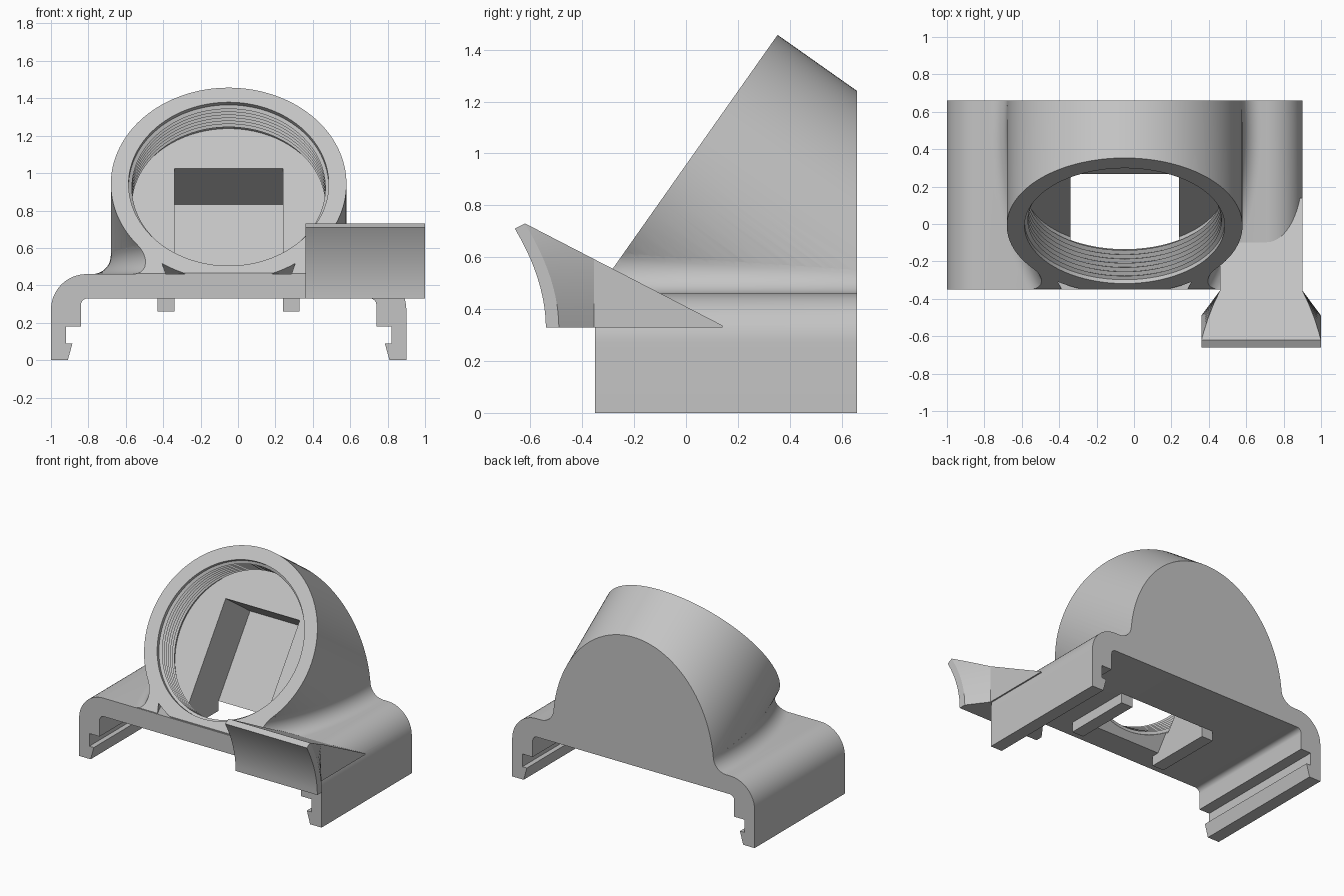
import bpy, bmesh
from math import sin, cos, pi, radians
from mathutils import Matrix, Vector

cube = bpy.data.objects.get("Cube")
if cube:
    bpy.data.objects.remove(cube, do_unlink=True)

grey = bpy.data.materials.new("light grey plastic")
grey.use_nodes = True
grey.diffuse_color = (0.55, 0.55, 0.55, 1)
grey.node_tree.nodes["Principled BSDF"].inputs["Base Color"].default_value = (0.55, 0.55, 0.55, 1)

# Main dimensions
MID, FRONT, BACK = -0.05, -0.35, 0.66
DECK, UNDER = 0.46, 0.33
R, BORE, FILLET = 0.63, 0.535, 0.1
TILT = radians(35.2)
c, s = cos(TILT), sin(TILT)
CENTRE = Vector((MID, -0.01, 0.942))
AXIS = Vector((0, c, -s))
# Tilted frame: local x across, y up the ring face, z out of the ring
FRAME = Matrix(((1, 0, 0, MID), (0, s, -c, CENTRE.y), (0, c, s, CENTRE.z), (0, 0, 0, 1)))


def loft(name, rings, matrix=Matrix(), cuts=()):
    """Closed solid through equal-sized rings; each cut is (point, outward normal)."""
    bm = bmesh.new()
    rows = [[bm.verts.new(matrix @ Vector(p)) for p in ring] for ring in rings]
    n = len(rows[0])
    for a, b in zip(rows, rows[1:]):
        for i in range(n):
            j = (i + 1) % n
            bm.faces.new((a[i], a[j], b[j], b[i]))
    bm.faces.new(rows[0][::-1])
    bm.faces.new(rows[-1])
    for point, normal in cuts:
        bmesh.ops.bisect_plane(bm, geom=bm.verts[:] + bm.edges[:] + bm.faces[:], dist=1e-5,
                               plane_co=point, plane_no=normal, clear_outer=True)
        bmesh.ops.holes_fill(bm, edges=bm.edges[:], sides=0)
    bmesh.ops.recalc_face_normals(bm, faces=bm.faces[:])
    mesh = bpy.data.meshes.new(name)
    bm.to_mesh(mesh)
    bm.free()
    mesh.materials.append(grey)
    ob = bpy.data.objects.new(name, mesh)
    bpy.context.collection.objects.link(ob)
    return ob


def box(name, x, y, z, matrix=Matrix()):
    ring = lambda h: [(x[0], y[0], h), (x[1], y[0], h), (x[1], y[1], h), (x[0], y[1], h)]
    return loft(name, [ring(z[0]), ring(z[1])], matrix)


def circle(r, z, n=128):
    return [(r * cos(2 * pi * i / n), r * sin(2 * pi * i / n), z) for i in range(n)]


def combine(target, tool, operation):
    mod = target.modifiers.new("combine", "BOOLEAN")
    mod.operation, mod.solver, mod.object = operation, "EXACT", tool
    bpy.context.view_layer.objects.active = target
    bpy.ops.object.modifier_apply(modifier=mod.name)
    bpy.data.objects.remove(tool, do_unlink=True)


# Clip-on base: half profile mirrored, extruded front to back
half = [(0.79 - 0.035 * (1 - cos(a)), 0.295 + 0.035 * sin(a))
        for a in [pi / 2 * (1 - i / 6) for i in range(7)]]
half += [(0.79, 0.18), (0.87, 0.18), (0.87, 0.09), (0.835, 0.09), (0.86, 0), (0.95, 0)]
half += [(0.76 + 0.19 * cos(a), 0.27 + 0.19 * sin(a)) for a in [pi / 2 * i / 16 for i in range(17)]]
profile = half + [(-u, z) for u, z in reversed(half)]
body = loft("clip_on_housing", [[(MID + u, y, z) for u, z in profile] for y in (FRONT, BACK)])

# Tilted socket barrel
barrel = loft("barrel", [circle(R, 0), circle(R, -1.8)], FRAME,
              [((0, BACK, 0), (0, 1, 0)), ((0, 0, 0.4), (0, 0, -1)), ((0, FRONT + 0.005, 0), (0, -1, 0))])
combine(body, barrel, "UNION")


def fillet_section(y, side):
    """Concave arc touching both the deck and the barrel's slice at this y."""
    zc, b = CENTRE.z - (y - CENTRE.y) * s / c, R / c

    def contact(t):
        normal = Vector((cos(t) / R, sin(t) / b)).normalized()
        p = Vector((R * cos(t), zc + b * sin(t)))
        return p, p + normal * FILLET
    lo, hi = -pi / 2, 0.6
    for _ in range(40):
        t = (lo + hi) / 2
        lo, hi = (t, hi) if contact(t)[1].y < DECK + FILLET else (lo, t)
    p, o = contact(lo)
    end = (p - o).angle_signed(Vector((0, -1)))
    pts = []
    for i in range(11):
        a = -abs(end) * i / 10
        pts.append((o.x + FILLET * sin(a), o.y - FILLET * cos(a)))
    pts += [(p.x - 0.1, p.y), (p.x - 0.1, 0.42), (o.x, 0.42)]
    return [(MID + side * x, y, z) for x, z in pts]


# Blends between barrel and deck
for side in (-1, 1):
    rows = [fillet_section(FRONT + 0.003 + (BACK - FRONT - 0.003) * i / 30, side) for i in range(31)]
    combine(body, loft("fillet", rows, cuts=[(CENTRE, -AXIS)]), "UNION")

# Flared thumb lever: curved front, neck tapering into the base, sloped top
lever_rows = []
for i in range(13):
    k = i / 12
    z = UNDER + 0.45 * k
    f = -0.54 - 0.165 * k ** 1.9
    lever_rows.append([(0.36, f, z), (1, f, z), (1, f + 0.05, z), (0.9, FRONT - 0.005, z), (0.9, 0.14, z),
                       (0.46, 0.14, z), (0.46, FRONT - 0.005, z), (0.36, f + 0.05, z)])
lever = loft("lever", lever_rows, cuts=[((0, -0.62, 0.73), (0, 0.46, 0.89)),
                                        ((0, -0.62, 0.73), (0, -0.45, 0.89))])
combine(body, lever, "UNION")

# Threaded bore
bore_rows = [circle(BORE, 0.1), circle(BORE, -0.025)]
for i in range(7):
    z = -0.025 - 0.028 * i
    bore_rows += [circle(BORE - 0.018, z - 0.012), circle(BORE, z - 0.026)]
bore_rows.append(circle(BORE, -0.245))
combine(body, loft("bore", bore_rows, FRAME), "DIFFERENCE")

# Slanted window slot, open underneath
slot = box("slot", (-0.29, 0.29), (-1.1, 0.274), (-0.579, -0.225), FRAME)
combine(body, slot, "DIFFERENCE")

# Guide rails beside the slot
for side in (-1, 1):
    xs = sorted((MID + side * 0.29, MID + side * 0.38))
    box("guide_rail_right" if side < 0 else "guide_rail_left", xs, (-0.22, 0.27), (0.26, UNDER + 0.01))

bpy.ops.object.select_all(action="DESELECT")
body.select_set(True)
bpy.context.view_layer.objects.active = body
bpy.ops.object.shade_smooth_by_angle(angle=radians(25))
